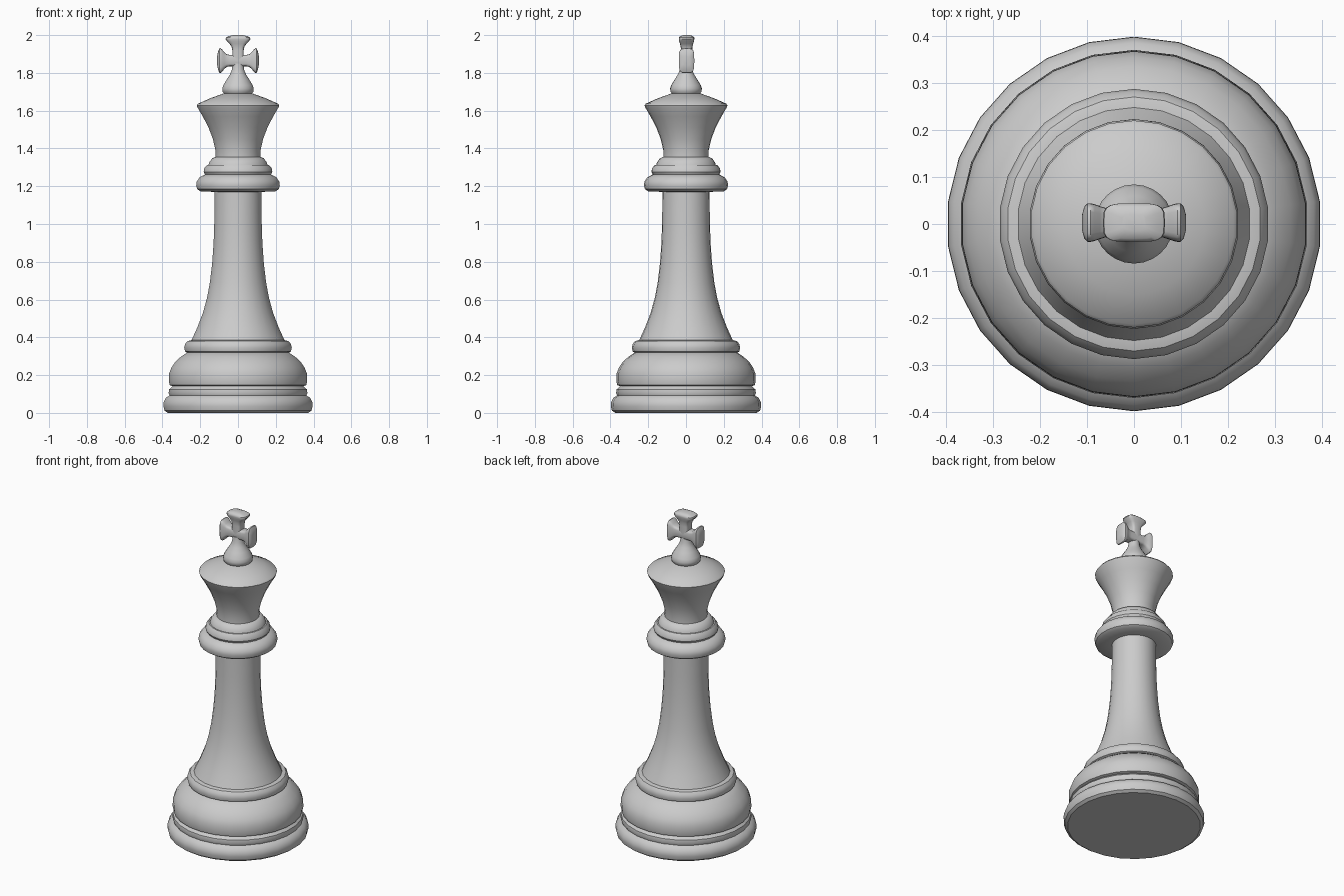
import bpy, bmesh, math
from mathutils import Matrix, Vector

if "Cube" in bpy.data.objects:
    bpy.data.objects.remove(bpy.data.objects["Cube"], do_unlink=True)

SIDES = 26

grey = bpy.data.materials.new("plain grey")
grey.use_nodes = True
colour = (0.6, 0.6, 0.6, 1)
grey.diffuse_color = colour
grey.node_tree.nodes["Principled BSDF"].inputs["Base Color"].default_value = colour


def loft(bm, rings):
    """Skin a list of vertex rings and cap both ends."""
    rows = [[bm.verts.new(p) for p in ring] for ring in rings]
    for a, b in zip(rows, rows[1:]):
        for i in range(len(a)):
            j = (i + 1) % len(a)
            bm.faces.new((a[i], a[j], b[j], b[i]))
    bm.faces.new(rows[0][::-1])
    bm.faces.new(rows[-1])


def finish(name, bm, angle=35):
    bmesh.ops.recalc_face_normals(bm, faces=bm.faces)
    mesh = bpy.data.meshes.new(name)
    bm.to_mesh(mesh)
    bm.free()
    mesh.materials.append(grey)
    obj = bpy.data.objects.new(name, mesh)
    bpy.context.collection.objects.link(obj)
    bpy.ops.object.select_all(action='DESELECT')
    obj.select_set(True)
    bpy.context.view_layer.objects.active = obj
    bpy.ops.object.shade_smooth_by_angle(angle=math.radians(angle))


def lathe(name, profile):
    """Turn a (radius, height) profile around the z axis."""
    bm = bmesh.new()
    turn = [math.pi / 2 + math.tau * i / SIDES for i in range(SIDES)]
    loft(bm, [[(r * math.cos(a), r * math.sin(a), z) for a in turn]
              for r, z in profile])
    finish(name, bm)


# Stepped foot
lathe("foot", [(.375, 0), (.392, .012), (.398, .035), (.397, .055), (.385, .08),
               (.365, .092), (.37, .105), (.367, .125), (.345, .145)])
lathe("base_dome", [(.345, .14), (.364, .147), (.368, .165), (.367, .21),
                    (.355, .24), (.335, .27), (.305, .297), (.268, .322)])
lathe("base_ring", [(.268, .318), (.282, .325), (.287, .345), (.282, .365),
                    (.27, .38), (.25, .385)])

# Tapered column
lathe("column", [(.25, .38), (.218, .45), (.187, .53), (.165, .61), (.15, .69),
                 (.138, .79), (.13, .9), (.126, 1.02), (.125, 1.18)])

# Collar and the two beads over it
lathe("collar", [(.125, 1.17), (.2, 1.173), (.217, 1.184), (.223, 1.205),
                 (.22, 1.225), (.205, 1.247), (.175, 1.263)])
lathe("collar_bead", [(.175, 1.26), (.183, 1.275), (.18, 1.295), (.165, 1.313)])
lathe("neck_ring", [(.158, 1.31), (.154, 1.325), (.138, 1.348), (.12, 1.355)])

# Flared head with shallow cone top
lathe("head", [(.12, 1.35), (.12, 1.39), (.134, 1.45), (.157, 1.51),
               (.188, 1.57), (.216, 1.617), (.22, 1.628), (.213, 1.637),
               (.15, 1.665), (.075, 1.692)])
lathe("finial", [(.072, 1.688), (.082, 1.7), (.084, 1.717), (.078, 1.735),
                 (.06, 1.765), (.044, 1.79), (.033, 1.815), (.03, 1.85)])


def arm(bm, length, turn):
    """One flared, pillow-ended arm of the cross; its end is at length."""
    sections = [(0, .03, .03), (.4, .03, .03), (.55, .034, .031),
                (.66, .045, .035), (.76, .058, .039), (.84, .066, .041),
                (.9, .064, .041), (.96, .048, .034), (1, .026, .018)]
    rot = Matrix.Rotation(turn, 4, 'Y')
    centre = Vector((0, .003, 1.865))

    def soft(v):
        return math.copysign(abs(v) ** .5, v)
    rings = []
    for d, w, t in sections:
        rings.append([centre + rot @ Vector((w * soft(math.cos(a)),
                                             t * soft(math.sin(a)), d * length))
                      for a in (math.tau * i / 20 for i in range(20))])
    loft(bm, rings)


# Cross: top arm and two side arms
cross = bmesh.new()
for length, turn in ((.135, 0), (.11, math.pi / 2), (.11, -math.pi / 2)):
    arm(cross, length, turn)
finish("cross", cross, 45)
